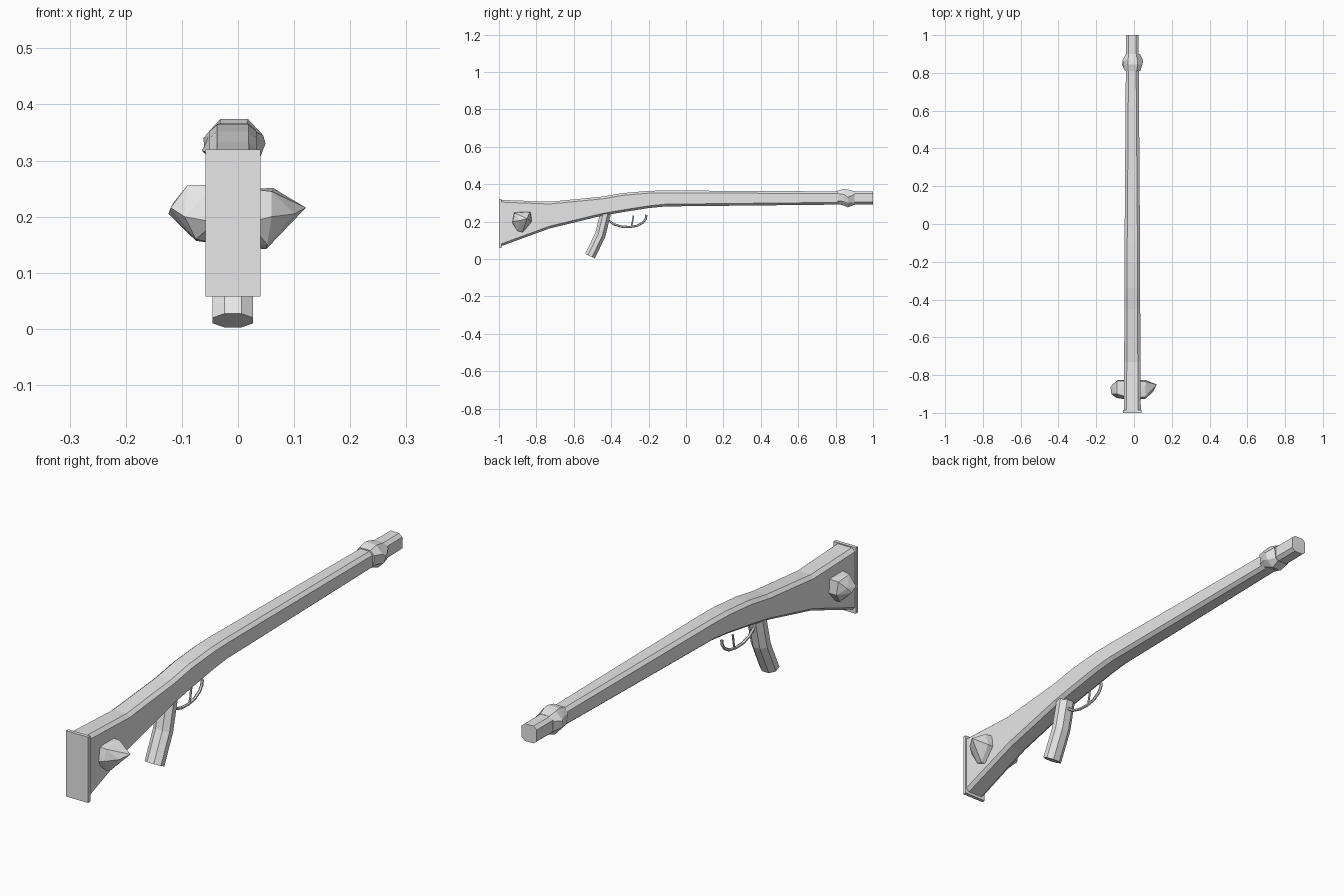
import bpy, bmesh, math
from mathutils import Vector

CX = -0.009  # centre line of the gun

grey = bpy.data.materials.new("light_grey")
grey.diffuse_color = (0.8, 0.8, 0.8, 1)


def finish(name, bm):
    bmesh.ops.recalc_face_normals(bm, faces=bm.faces)
    me = bpy.data.meshes.new(name)
    bm.to_mesh(me)
    bm.free()
    me.materials.append(grey)
    ob = bpy.data.objects.new(name, me)
    bpy.context.collection.objects.link(ob)
    return ob


def loft(name, rings):
    """Skin a list of equal-length point rings and cap both ends."""
    bm = bmesh.new()
    vs = [[bm.verts.new(p) for p in r] for r in rings]
    n = len(vs[0])
    for a, b in zip(vs, vs[1:]):
        for i in range(n):
            j = (i + 1) % n
            bm.faces.new((a[i], a[j], b[j], b[i]))
    bm.faces.new(vs[0])
    bm.faces.new(vs[-1])
    return finish(name, bm)


def hull(name, pts):
    bm = bmesh.new()
    for p in pts:
        bm.verts.new(p)
    bmesh.ops.convex_hull(bm, input=bm.verts)
    loose = [v for v in bm.verts if not v.link_faces]
    bmesh.ops.delete(bm, geom=loose, context='VERTS')
    return finish(name, bm)


def octagon(y, z0, z1, w, cx=0.014, cz=0.012):
    """Chamfered rectangle across the barrel."""
    half = [(w - cx, z0), (w, z0 + cz), (w, z1 - cz), (w - cx, z1)]
    pts = half + [(-x, z) for x, z in reversed(half)]
    return [(CX + x, y, z) for x, z in pts]


def tube(name, path, rx, rt, n):
    """Sweep an ellipse along a (y, z) path lying in the centre plane."""
    rings = []
    for i, (y, z) in enumerate(path):
        a = Vector(path[max(i - 1, 0)])
        b = Vector(path[min(i + 1, len(path) - 1)])
        t = (b - a).normalized()
        ring = []
        for k in range(n):
            ang = 2 * math.pi * (k + 0.5) / n
            s = rt * math.sin(ang)
            ring.append((CX + rx * math.cos(ang), y - t.y * s, z + t.x * s))
        rings.append(ring)
    return loft(name, rings)


# Stock and barrel in one swept body: y, bottom, top, half width
stations = [(-0.99, 0.068, 0.316, 0.045), (-0.73, 0.163, 0.306, 0.043),
            (-0.45, 0.231, 0.333, 0.042), (-0.34, 0.250, 0.352, 0.042),
            (-0.20, 0.272, 0.364, 0.042), (-0.11, 0.281, 0.366, 0.041),
            (0.84, 0.291, 0.361, 0.034), (1.0, 0.292, 0.361, 0.033)]
loft("stock_and_barrel", [octagon(*s) for s in stations])

# Butt plate
bm = bmesh.new()
bmesh.ops.create_cube(bm, size=1)
for v in bm.verts:
    v.co = (CX + v.co.x * 0.098, -0.993 + v.co.y * 0.014, 0.189 + v.co.z * 0.262)
finish("butt_plate", bm)

# Faceted stones on both sides of the stock
hull("right_stone", [
    (0.02, -0.92, 0.25), (0.02, -0.83, 0.25), (0.02, -0.825, 0.20),
    (0.02, -0.87, 0.145), (0.02, -0.93, 0.19),
    (0.06, -0.925, 0.20), (0.06, -0.915, 0.245), (0.063, -0.835, 0.251),
    (0.05, -0.875, 0.142), (0.052, -0.90, 0.15), (0.06, -0.825, 0.20),
    (0.10, -0.89, 0.205), (0.121, -0.85, 0.216)])
hull("left_stone", [
    (-0.04, -0.915, 0.257), (-0.04, -0.83, 0.256), (-0.04, -0.825, 0.20),
    (-0.04, -0.87, 0.152), (-0.04, -0.93, 0.19),
    (-0.09, -0.90, 0.256), (-0.09, -0.83, 0.252), (-0.095, -0.92, 0.20),
    (-0.075, -0.86, 0.157), (-0.075, -0.90, 0.16), (-0.085, -0.825, 0.20),
    (-0.12, -0.90, 0.216), (-0.124, -0.865, 0.205), (-0.115, -0.85, 0.225)])

# Knotted band near the muzzle: y and an eight-point outline
band = [
    (0.81, [(0.02, 0.30), (0.030, 0.31), (0.033, 0.35), (0.016, 0.366),
            (-0.032, 0.366), (-0.048, 0.345), (-0.047, 0.31), (-0.032, 0.295)]),
    (0.845, [(0.018, 0.285), (0.040, 0.308), (0.045, 0.345), (0.018, 0.374),
             (-0.032, 0.374), (-0.052, 0.345), (-0.064, 0.318), (-0.034, 0.288)]),
    (0.865, [(0.012, 0.276), (0.038, 0.302), (0.049, 0.330), (0.018, 0.371),
             (-0.032, 0.371), (-0.062, 0.340), (-0.058, 0.312), (-0.028, 0.276)]),
    (0.90, [(0.014, 0.290), (0.026, 0.300), (0.032, 0.345), (0.012, 0.362),
            (-0.028, 0.362), (-0.044, 0.345), (-0.044, 0.305), (-0.030, 0.290)])]
loft("muzzle_band", [[(x, y, z) for x, z in ring] for y, ring in band])

# Curved pistol grip
tube("grip", [(-0.43, 0.245), (-0.458, 0.13), (-0.513, 0.015)], 0.039, 0.031, 8)

# Trigger guard and trigger
tube("trigger_guard", [(-0.425, 0.235), (-0.412, 0.205), (-0.385, 0.185),
                       (-0.345, 0.173), (-0.30, 0.171), (-0.26, 0.178),
                       (-0.23, 0.195), (-0.215, 0.215), (-0.212, 0.236)],
     0.006, 0.006, 6)
tube("trigger", [(-0.293, 0.172), (-0.287, 0.195), (-0.281, 0.232)], 0.004, 0.004, 6)
